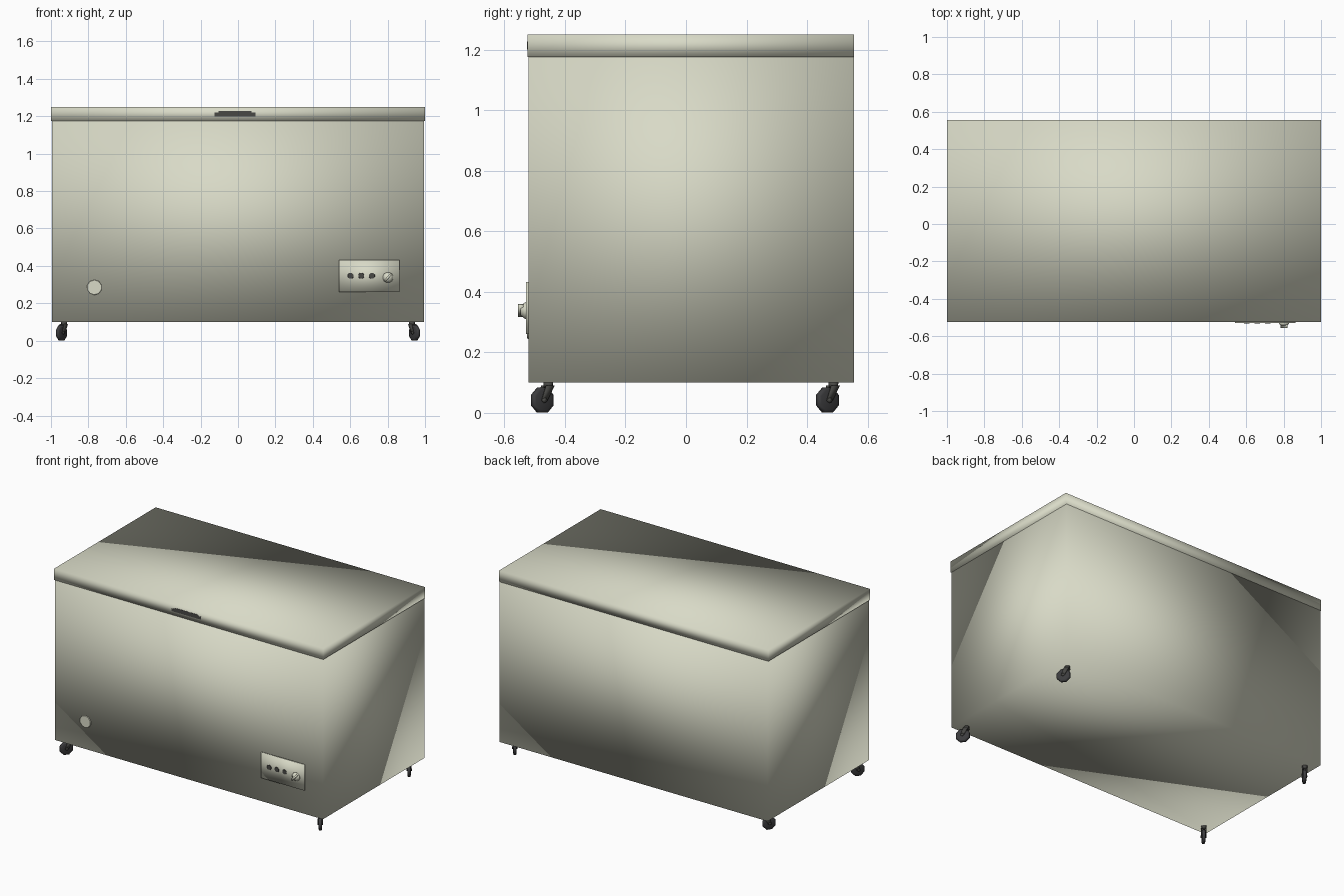
import bpy, bmesh, math
from mathutils import Matrix, Vector

if "Cube" in bpy.data.objects:
    bpy.data.objects.remove(bpy.data.objects["Cube"])


def material(name, rgb):
    m = bpy.data.materials.new(name)
    m.diffuse_color = (*rgb, 1)
    m.use_nodes = True
    m.node_tree.nodes["Principled BSDF"].inputs["Base Color"].default_value = m.diffuse_color
    return m


CREAM = material("cream enamel", (0.69, 0.70, 0.57))
DARK = material("dark grey plastic", (0.065, 0.065, 0.06))
RUBBER = material("black rubber", (0.045, 0.045, 0.048))


def finish(name, bm, mat, matrix=None, angle=180):
    """Make the object; edges up to the given angle are shaded smooth."""
    if matrix is not None:
        bm.transform(matrix)
    bmesh.ops.recalc_face_normals(bm, faces=bm.faces)
    mesh = bpy.data.meshes.new(name)
    bm.to_mesh(mesh)
    bm.free()
    obj = bpy.data.objects.new(name, mesh)
    bpy.context.collection.objects.link(obj)
    mesh.materials.append(mat)
    bpy.ops.object.select_all(action='DESELECT')
    obj.select_set(True)
    bpy.context.view_layer.objects.active = obj
    if angle < 180:
        bpy.ops.object.shade_smooth_by_angle(angle=math.radians(angle))
    else:
        bpy.ops.object.shade_smooth()
    return obj


def box(name, lo, hi, mat, matrix=None, angle=180):
    lo, hi = Vector(lo), Vector(hi)
    bm = bmesh.new()
    bmesh.ops.create_cube(bm, size=1)
    bm.transform(Matrix.Translation((lo + hi) / 2) @ Matrix.Diagonal((*(hi - lo), 1)))
    return finish(name, bm, mat, matrix, angle)


def lathe(name, profile, sides, mat, matrix, angle=180):
    """Closed solid of (radius, height) rings around local z."""
    bm = bmesh.new()
    rings = []
    for r, h in profile:
        rings.append([bm.verts.new((r * math.cos(2 * math.pi * (i + .5) / sides),
                                    r * math.sin(2 * math.pi * (i + .5) / sides), h))
                      for i in range(sides)])
    for a, b in zip(rings, rings[1:]):
        for i in range(sides):
            j = (i + 1) % sides
            bm.faces.new((a[i], a[j], b[j], b[i]))
    bm.faces.new(rings[0])
    bm.faces.new(rings[-1])
    return finish(name, bm, mat, matrix, angle)


def facing_front(x, y, z):
    """Local +z points towards the viewer at the front (-y)."""
    return Matrix.Translation((x, y, z)) @ Matrix.Rotation(math.pi / 2, 4, 'X')


FRONT = -0.52

# Cabinet and lid, softly shaded across their corners
box("cabinet", (-0.995, FRONT, 0.10), (0.995, 0.555, 1.175), CREAM)
box("lid", (-1, FRONT - 0.003, 1.175), (1, 0.555, 1.25), CREAM)

# Dark grip on the lid front
box("lid_grip", (-0.125, FRONT - 0.0045, 1.20), (0.093, FRONT, 1.219), DARK, angle=40)
box("lid_grip_top", (-0.105, FRONT - 0.0045, 1.219), (0.073, FRONT, 1.227), DARK, angle=40)

# Drain cap
lathe("drain_cap", [(0.041, 0), (0.039, 0.005)], 10, CREAM,
      facing_front(-0.768, FRONT, 0.285), angle=40)

# Control panel with indicator lights
box("control_panel", (0.54, FRONT - 0.009, 0.26), (0.863, FRONT, 0.432), CREAM)
for i in range(3):
    lathe(f"indicator_{i + 1}", [(0.017, 0), (0.016, 0.002)], 8, DARK,
          facing_front(0.602 + 0.057 * i, FRONT - 0.009, 0.347), angle=40)

# Thermostat knob with a diagonal finger ridge
knob = facing_front(0.802, FRONT - 0.008, 0.338)
lathe("thermostat_knob", [(0.029, 0), (0.027, 0.006), (0.021, 0.012), (0.017, 0.018)],
      12, CREAM, knob)
box("knob_ridge", (-0.023, -0.006, 0.006), (0.023, 0.006, 0.027), CREAM,
    knob @ Matrix.Rotation(math.radians(48), 4, 'Z'))

# Casters: swivelled outwards, mirrored left and right
HEADING = math.atan2(-0.82, 0.57)
for side, sx in (("right", 1), ("left", -1)):
    for end, y in (("front", -0.455), ("back", 0.487)):
        # Local frame: stem at the origin, wheel trailing along +x
        base = (Matrix.Diagonal((sx, 1, 1, 1)) @ Matrix.Translation((0.93, y, 0))
                @ Matrix.Rotation(HEADING, 4, 'Z'))
        tag = f"{end}_{side}"
        wheel = (base @ Matrix.Translation((0.024, 0, 0.042))
                 @ Matrix.Rotation(math.pi / 2, 4, 'X'))
        lathe(f"{tag}_wheel", [(0.034, -0.011), (0.0445, -0.007), (0.0445, 0.007), (0.034, 0.011)],
              8, RUBBER, wheel)
        lathe(f"{tag}_axle", [(0.008, -0.017), (0.008, 0.017)], 8, DARK, wheel)
        lathe(f"{tag}_stem", [(0.015, 0.084), (0.017, 0.101)], 8, DARK, base)
        # Fork cheeks sloping from the stem to the axle
        for k, s in enumerate((-1, 1)):
            bm = bmesh.new()
            outline = [(-0.015, 0.09), (0.018, 0.09), (0.036, 0.04), (0.026, 0.033), (0.014, 0.04)]
            inner = [bm.verts.new((x, s * 0.0115, z)) for x, z in outline]
            outer = [bm.verts.new((x, s * 0.0155, z)) for x, z in outline]
            bm.faces.new(inner)
            bm.faces.new(outer)
            for i in range(len(outline)):
                j = (i + 1) % len(outline)
                bm.faces.new((inner[i], inner[j], outer[j], outer[i]))
            finish(f"{tag}_fork_{k + 1}", bm, DARK, base)
